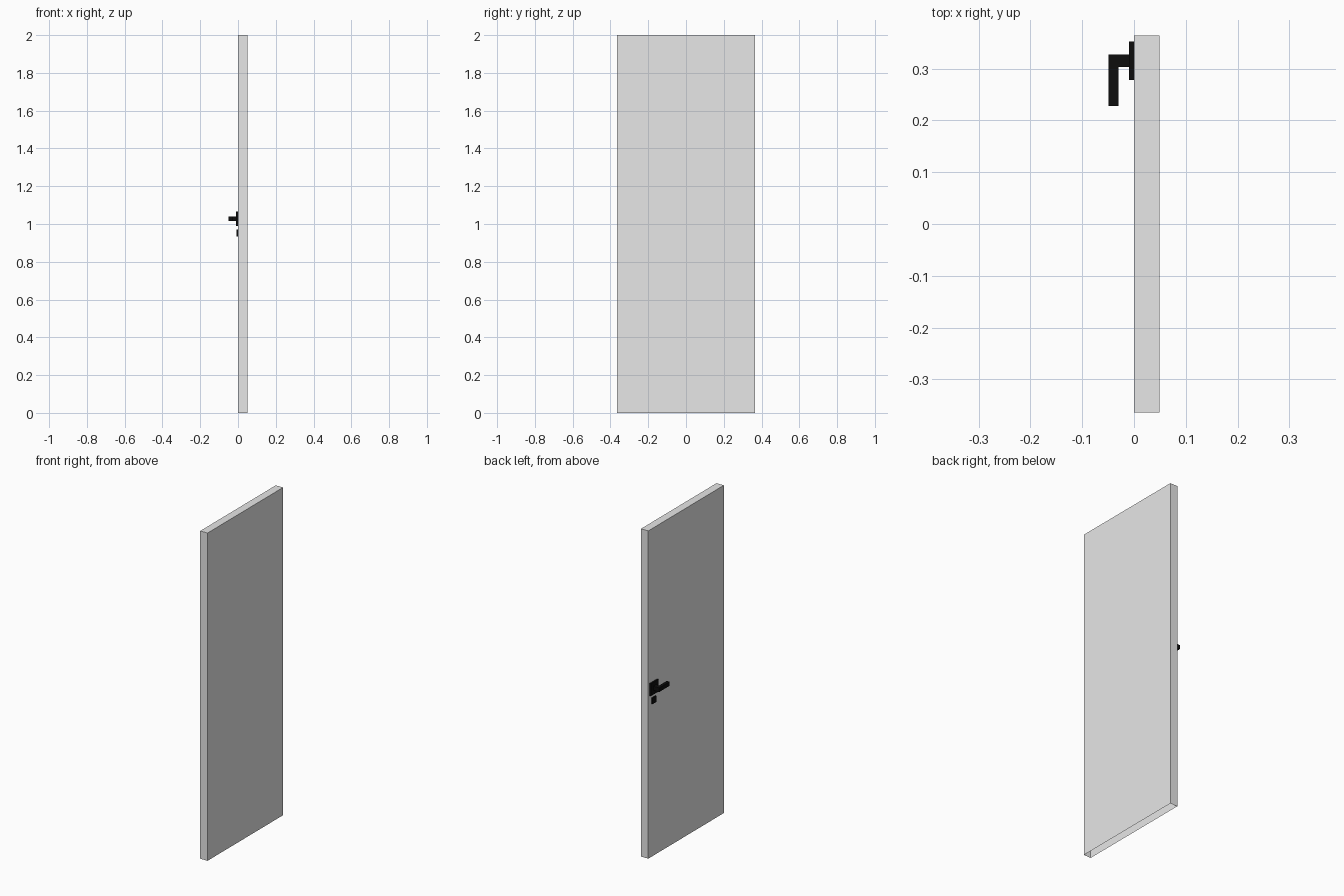
import bpy, bmesh

if "Cube" in bpy.data.objects:
    bpy.data.objects.remove(bpy.data.objects["Cube"])


def material(name, rgb):
    m = bpy.data.materials.new(name)
    m.diffuse_color = (*rgb, 1)
    m.use_nodes = True
    m.node_tree.nodes["Principled BSDF"].inputs["Base Color"].default_value = m.diffuse_color
    return m


def box(bm, lo, hi):
    """Add an axis-aligned box between two corners."""
    verts = bmesh.ops.create_cube(bm, size=1)["verts"]
    for v in verts:
        v.co = [lo[i] + (v.co[i] + 0.5) * (hi[i] - lo[i]) for i in range(3)]


def finish(bm, name, mat):
    me = bpy.data.meshes.new(name)
    bm.to_mesh(me)
    bm.free()
    me.materials.append(mat)
    ob = bpy.data.objects.new(name, me)
    bpy.context.collection.objects.link(ob)


grey = material("light grey", (0.8, 0.8, 0.8))
black = material("black", (0.004, 0.004, 0.004))

# Door panel: a shell left open at the bottom
bm = bmesh.new()
box(bm, (0, -0.364, 0), (0.049, 0.364, 2))
bm.normal_update()
bottom = [f for f in bm.faces if f.normal.z < -0.5]
bmesh.ops.delete(bm, geom=bottom, context="FACES_ONLY")
finish(bm, "door_panel", grey)

# Square rose behind the lever
bm = bmesh.new()
box(bm, (-0.01, 0.278, 0.99), (0, 0.353, 1.065))
finish(bm, "handle_plate", black)

# Lever: L-shaped profile in plan, extruded upwards
bm = bmesh.new()
outline = [(-0.01, 0.303), (-0.01, 0.328), (-0.049, 0.328),
           (-0.049, 0.228), (-0.03, 0.228), (-0.03, 0.303)]
face = bm.faces.new([bm.verts.new((x, y, 1.016)) for x, y in outline])
ext = bmesh.ops.extrude_face_region(bm, geom=[face])["geom"]
top = [g for g in ext if isinstance(g, bmesh.types.BMVert)]
bmesh.ops.translate(bm, verts=top, vec=(0, 0, 0.025))
bmesh.ops.recalc_face_normals(bm, faces=bm.faces)
finish(bm, "handle_lever", black)

# Small lock plate below
bm = bmesh.new()
box(bm, (-0.008, 0.297, 0.933), (0, 0.334, 0.97))
finish(bm, "lock_plate", black)
